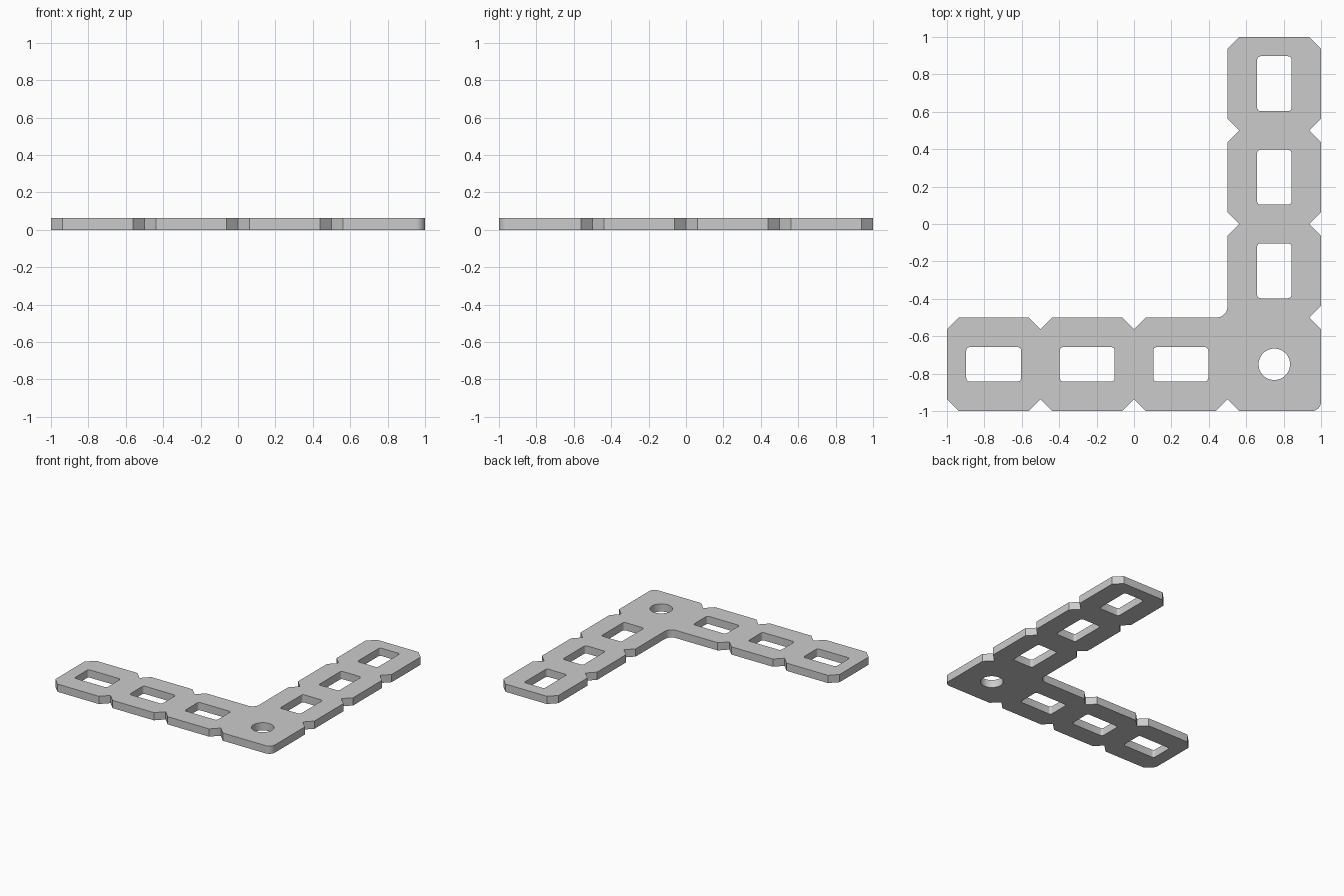
import bpy, bmesh
from math import cos, sin, radians

if "Cube" in bpy.data.objects:
    bpy.data.objects.remove(bpy.data.objects["Cube"])

T = 0.0635      # plate thickness
N = 0.0625      # notch depth and chamfer size


def arc(cx, cy, r, a0, a1, n):
    angles = [radians(a0 + (a1 - a0) * i / n) for i in range(n + 1)]
    return [(cx + r * cos(a), cy + r * sin(a)) for a in angles]


def notch(x, y, inward, step):
    # V cut in a vertical edge, travelling in direction step
    return [(x, y - step * N), (x + inward * N, y), (x, y + step * N)]


def flip(p):
    # mirror across the diagonal of the L
    return (-p[1], -p[0])


def rounded_rect(cx, cy, hx, hy, r=0.018):
    pts = []
    for sx, sy, a in ((1, 1, 0), (-1, 1, 90), (-1, -1, 180), (1, -1, 270)):
        pts += arc(cx + sx * (hx - r), cy + sy * (hy - r), r, a, a + 90, 5)
    return pts


# Outline of the upright arm, from inner fillet round to outer corner
half = arc(0.44, -0.44, 0.06, -45, 0, 6)
for y in (0, 0.5):
    half += notch(0.5, y, 1, 1)
half += [(0.5, 1 - N), (0.5 + N, 1), (1 - N, 1), (1, 1 - N)]
for y in (0.5, 0, -0.5):
    half += notch(1, y, -1, -1)
half += arc(0.95, -0.95, 0.05, 0, -45, 6)
loops = [half + [flip(p) for p in reversed(half[1:-1])]]

# Slots in both arms and the round corner hole
for y in (-0.25, 0.25, 0.75):
    slot = rounded_rect(0.75, y, 0.0915, 0.147)
    loops += [slot, [flip(p) for p in slot]]
loops.append(arc(0.75, -0.75, 0.084, 0, 360, 48)[:-1])

# Fill the profile and extrude it to a plate
bm = bmesh.new()
for pts in loops:
    vs = [bm.verts.new((x, y, 0)) for x, y in pts]
    for i, v in enumerate(vs):
        bm.edges.new((v, vs[i - 1]))
bmesh.ops.triangle_fill(bm, use_beauty=True, use_dissolve=False, edges=bm.edges[:], normal=(0, 0, 1))
ext = bmesh.ops.extrude_face_region(bm, geom=bm.faces[:], use_keep_orig=True)
top = [g for g in ext["geom"] if isinstance(g, bmesh.types.BMVert)]
bmesh.ops.translate(bm, verts=top, vec=(0, 0, T))
bmesh.ops.recalc_face_normals(bm, faces=bm.faces[:])
mesh = bpy.data.meshes.new("corner_bracket")
bm.to_mesh(mesh)
bm.free()

bracket = bpy.data.objects.new("corner_bracket", mesh)
bpy.context.collection.objects.link(bracket)
bpy.context.view_layer.objects.active = bracket
bracket.select_set(True)
bpy.ops.object.shade_smooth_by_angle(angle=radians(30))
